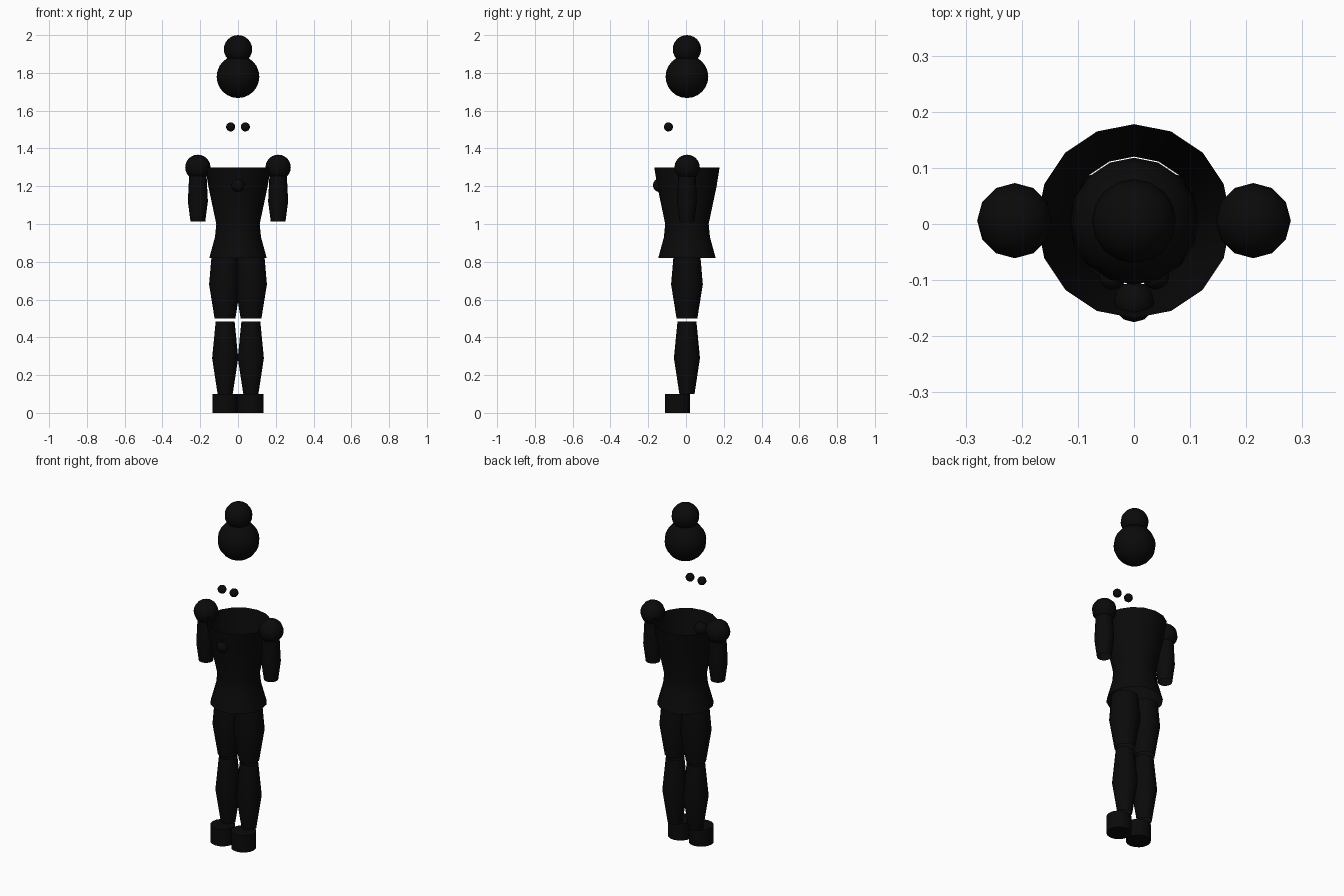
import bpy
import bmesh
from math import cos, sin, tau, radians

cube = bpy.data.objects.get("Cube")
if cube:
    bpy.data.objects.remove(cube, do_unlink=True)

AXIS_Y = 0.005  # shared depth of the body axis

black = bpy.data.materials.new("black")
black.use_nodes = True
black.diffuse_color = (0.003, 0.003, 0.003, 1)
black.node_tree.nodes["Principled BSDF"].inputs["Base Color"].default_value = black.diffuse_color


def finish(ob, name):
    ob.name = ob.data.name = name
    ob.data.materials.append(black)
    bpy.ops.object.select_all(action="DESELECT")
    ob.select_set(True)
    bpy.context.view_layer.objects.active = ob
    bpy.ops.object.shade_smooth_by_angle(angle=radians(35))


def ball(name, x, y, z, radius, sides=16):
    bpy.ops.mesh.primitive_uv_sphere_add(segments=sides, ring_count=12,
                                         radius=radius, location=(x, y, z))
    finish(bpy.context.object, name)


def turned(name, x, profile, sides=16):
    """Open-ended turned shell; profile holds (height, radius) pairs, top first."""
    bm = bmesh.new()
    rings = [[bm.verts.new((r * cos(tau * i / sides), r * sin(tau * i / sides), z))
              for i in range(sides)] for z, r in profile]
    for upper, lower in zip(rings, rings[1:]):
        for i in range(sides):
            j = (i + 1) % sides
            bm.faces.new((upper[i], lower[i], lower[j], upper[j]))
    mesh = bpy.data.meshes.new(name)
    bm.to_mesh(mesh)
    bm.free()
    ob = bpy.data.objects.new(name, mesh)
    ob.location = (x, AXIS_Y, 0)
    bpy.context.collection.objects.link(ob)
    finish(ob, name)


# Head, hair bun and chest ornament
ball("head", 0, AXIS_Y, 1.78, 0.113)
ball("hair_bun", 0, AXIS_Y, 1.925, 0.075)
ball("chest_ornament", 0, -0.139, 1.205, 0.036, 12)

# Hollow torso
turned("torso", 0, [(1.30, 0.173), (1.20, 0.157), (1.0, 0.115), (0.93, 0.122), (0.82, 0.152)])

# Paired parts
for side, s in (("left", 1), ("right", -1)):
    ball(side + "_eye", s * 0.039, -0.093, 1.514, 0.024, 12)
    ball(side + "_shoulder", s * 0.2125, AXIS_Y + 0.001, 1.30, 0.067, 12)
    turned(side + "_arm", s * 0.2125, [(1.30, 0.044), (1.12, 0.053), (1.013, 0.039)])
    turned(side + "_thigh", s * 0.069, [(0.82, 0.072), (0.68, 0.084), (0.50, 0.055)])
    turned(side + "_shin", s * 0.068, [(0.485, 0.05), (0.29, 0.069), (0.10, 0.04)])
    bpy.ops.mesh.primitive_cylinder_add(vertices=16, radius=0.067, depth=0.10,
                                        location=(s * 0.068, -0.045, 0.05))
    finish(bpy.context.object, side + "_foot")
